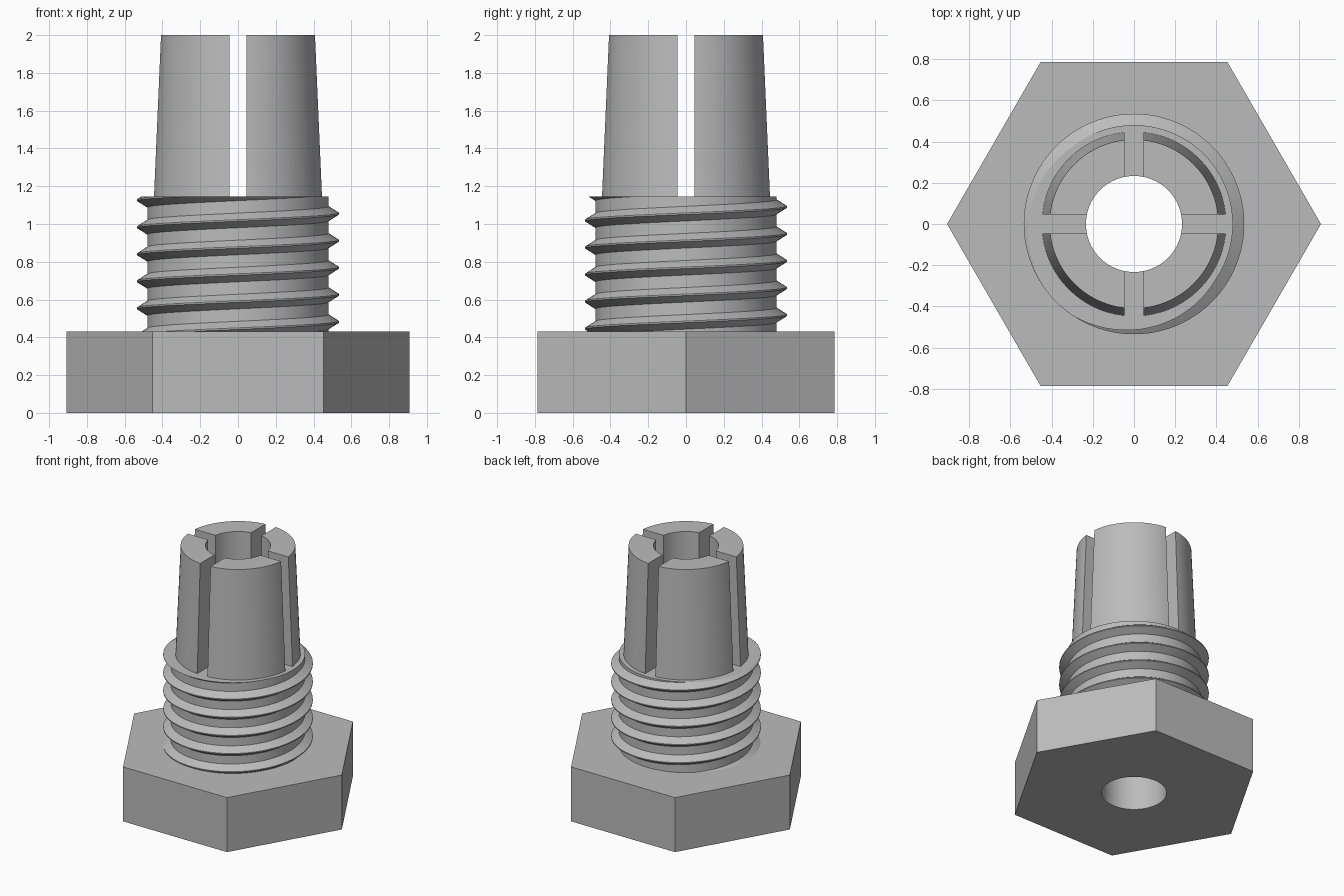
import bpy, bmesh
from math import pi, cos, sin, asin, radians

cube = bpy.data.objects.get("Cube")
if cube:
    bpy.data.objects.remove(cube, do_unlink=True)

SEGS = 96
BORE, BODY, CREST = 0.233, 0.48, 0.535
HEAD_TOP, BODY_TOP, TOP = 0.43, 1.145, 2.0
HEX = 0.907
SLOT = 0.045
PITCH = 0.1432

steel = bpy.data.materials.new("grey steel")
steel.use_nodes = True
GREY = (0.5, 0.5, 0.5, 1)
steel.diffuse_color = GREY
steel.node_tree.nodes["Principled BSDF"].inputs["Base Color"].default_value = GREY


def finish(name, bm):
    bmesh.ops.recalc_face_normals(bm, faces=bm.faces)
    mesh = bpy.data.meshes.new(name)
    bm.to_mesh(mesh)
    bm.free()
    mesh.materials.append(steel)
    obj = bpy.data.objects.new(name, mesh)
    bpy.context.collection.objects.link(obj)
    bpy.ops.object.select_all(action="DESELECT")
    obj.select_set(True)
    bpy.context.view_layer.objects.active = obj
    bpy.ops.object.shade_smooth_by_angle(angle=radians(25))
    return obj


def skin(bm, rows, wrap_rows=False, wrap_cols=False):
    """Join rows of points with quads."""
    grid = [[bm.verts.new(p) for p in row] for row in rows]
    n, m = len(grid), len(grid[0])
    for i in range(n if wrap_rows else n - 1):
        for j in range(m if wrap_cols else m - 1):
            a, b = grid[i], grid[(i + 1) % n]
            k = (j + 1) % m
            bm.faces.new((a[j], a[k], b[k], b[j]))
    return grid


def hex_radius(a):
    return HEX * cos(pi / 6) / cos(a % (pi / 3) - pi / 6)


def turned(name, profile):
    """Sweep a profile round z; a radius may be a function of the angle."""
    rows = []
    for i in range(SEGS):
        a = 2 * pi * i / SEGS
        radii = [(r(a) if callable(r) else r, z) for r, z in profile]
        rows.append([(r * cos(a), r * sin(a), z) for r, z in radii])
    bm = bmesh.new()
    skin(bm, rows, wrap_rows=True)
    finish(name, bm)


# Hexagonal head and round threaded shank, both bored through
turned("hex_head", [(BORE, HEAD_TOP), (BORE, 0), (hex_radius, 0),
                    (hex_radius, HEAD_TOP), (BODY, HEAD_TOP)])
turned("shank", [(BODY, HEAD_TOP), (BODY, BODY_TOP),
                 (BORE, BODY_TOP), (BORE, HEAD_TOP)])

# Helical thread, cut level with both ends of the shank
root = BODY - 0.002
section = [(root, -0.04), (CREST, -0.004), (CREST, 0.004), (root, 0.04)]
first = int((HEAD_TOP - 0.06 - 0.482) / PITCH * SEGS)
last = int((BODY_TOP + 0.06 - 0.482) / PITCH * SEGS)
rows = []
for i in range(first, last + 1):
    a = 2 * pi * i / SEGS
    mid = 0.482 + PITCH * i / SEGS
    rows.append([(r * cos(a), r * sin(a), mid + dz) for r, dz in section])
bm = bmesh.new()
skin(bm, rows, wrap_cols=True)
for level, up in ((BODY_TOP, 1), (HEAD_TOP, -1)):
    cut = bmesh.ops.bisect_plane(
        bm, geom=bm.verts[:] + bm.edges[:] + bm.faces[:], dist=1e-6,
        plane_co=(0, 0, level), plane_no=(0, 0, up), clear_outer=True)
    edges = [g for g in cut["geom_cut"] if isinstance(g, bmesh.types.BMEdge)]
    if up > 0:
        bmesh.ops.edgeloop_fill(bm, edges=edges)
bmesh.ops.recalc_face_normals(bm, faces=bm.faces)
hidden = [f for f in bm.faces
          if all(v.co.xy.length < root + 0.0005 for v in f.verts)]
bmesh.ops.delete(bm, geom=hidden, context="FACES")
finish("thread", bm)


# Four tapered jaws separated by a cross of slots
def jaw_ring(outer, z, turn, steps=24):
    ring = []
    for r, order in ((outer, range(steps + 1)), (BORE, range(steps, -1, -1))):
        gap = asin(SLOT / r)
        for i in order:
            a = turn + gap + (pi / 2 - 2 * gap) * i / steps
            ring.append((r * cos(a), r * sin(a), z))
    return ring


for q, place in enumerate(("back_left", "back_right", "front_right", "front_left")):
    bm = bmesh.new()
    turn = q * pi / 2
    grid = skin(bm, [jaw_ring(0.447, BODY_TOP, turn), jaw_ring(0.41, TOP, turn)],
                wrap_cols=True)
    top, half = grid[1], len(grid[1]) // 2
    for i in range(half - 1):
        bm.faces.new((top[i], top[i + 1], top[-2 - i], top[-1 - i]))
    finish("jaw_" + place, bm)
